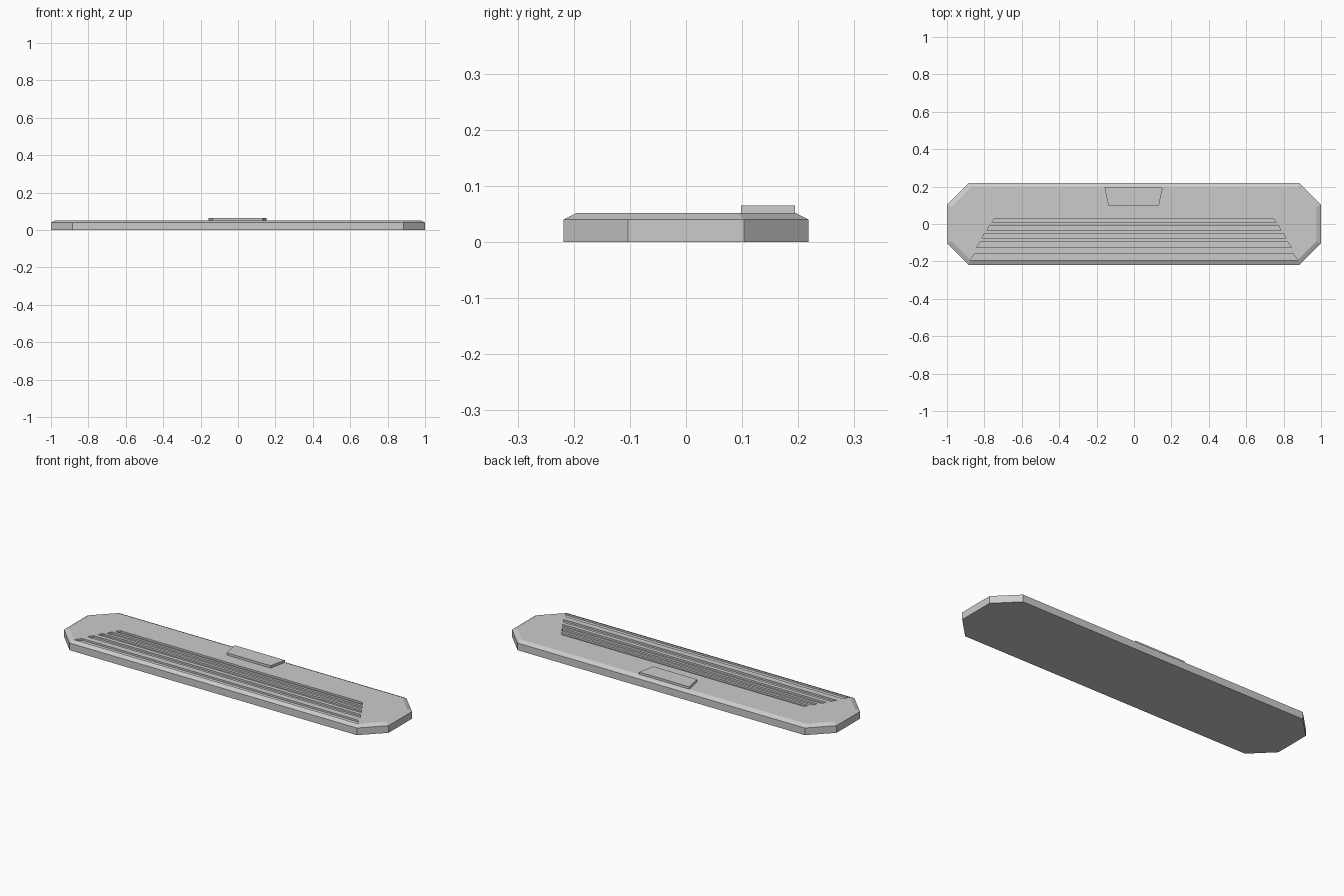
import bpy, bmesh

if "Cube" in bpy.data.objects:
    bpy.data.objects.remove(bpy.data.objects["Cube"])


def loft(name, rings):
    """Closed solid through stacked rings of (x, y, z) points."""
    bm = bmesh.new()
    loops = [[bm.verts.new(p) for p in ring] for ring in rings]
    n = len(loops[0])
    bm.faces.new(loops[0][::-1])
    bm.faces.new(loops[-1])
    for a, b in zip(loops, loops[1:]):
        for i in range(n):
            j = (i + 1) % n
            bm.faces.new((a[i], a[j], b[j], b[i]))
    bmesh.ops.recalc_face_normals(bm, faces=bm.faces)
    me = bpy.data.meshes.new(name)
    bm.to_mesh(me)
    bm.free()
    ob = bpy.data.objects.new(name, me)
    bpy.context.collection.objects.link(ob)
    return ob


def octagon(x, y, cut, z):
    return [(x, -y + cut, z), (x, y - cut, z), (x - cut, y, z), (-x + cut, y, z),
            (-x, y - cut, z), (-x, -y + cut, z), (-x + cut, -y, z), (x - cut, -y, z)]


def trapezoid(y0, x0, y1, x1, z, cx=0):
    """Width x0 at the front edge y0, width x1 at the back edge y1."""
    return [(cx - x0, y0, z), (cx + x0, y0, z), (cx + x1, y1, z), (cx - x1, y1, z)]


# Chamfered octagonal plate
plate = loft("base_plate", [octagon(1, 0.218, 0.115, 0),
                            octagon(1, 0.218, 0.115, 0.04),
                            octagon(0.976, 0.194, 0.101, 0.052)])

# Five grooves that widen towards the front
grooves = [(0.007, 0.762, 0.029, 0.745), (-0.034, 0.786, -0.008, 0.772),
           (-0.074, 0.812, -0.050, 0.798), (-0.125, 0.842, -0.097, 0.822),
           (-0.193, 0.877, -0.159, 0.850)]
for i, g in enumerate(grooves):
    cutter = loft(f"groove_cutter_{i}", [trapezoid(*g, 0.042), trapezoid(*g, 0.08)])
    cutter.hide_render = True
    cutter.hide_set(True)
    mod = plate.modifiers.new(f"groove_{i}", 'BOOLEAN')
    mod.operation = 'DIFFERENCE'
    mod.solver = 'EXACT'
    mod.object = cutter

# Raised tab near the back edge
loft("raised_tab", [trapezoid(0.098, 0.135, 0.194, 0.155, z, -0.002) for z in (0.047, 0.065)])
